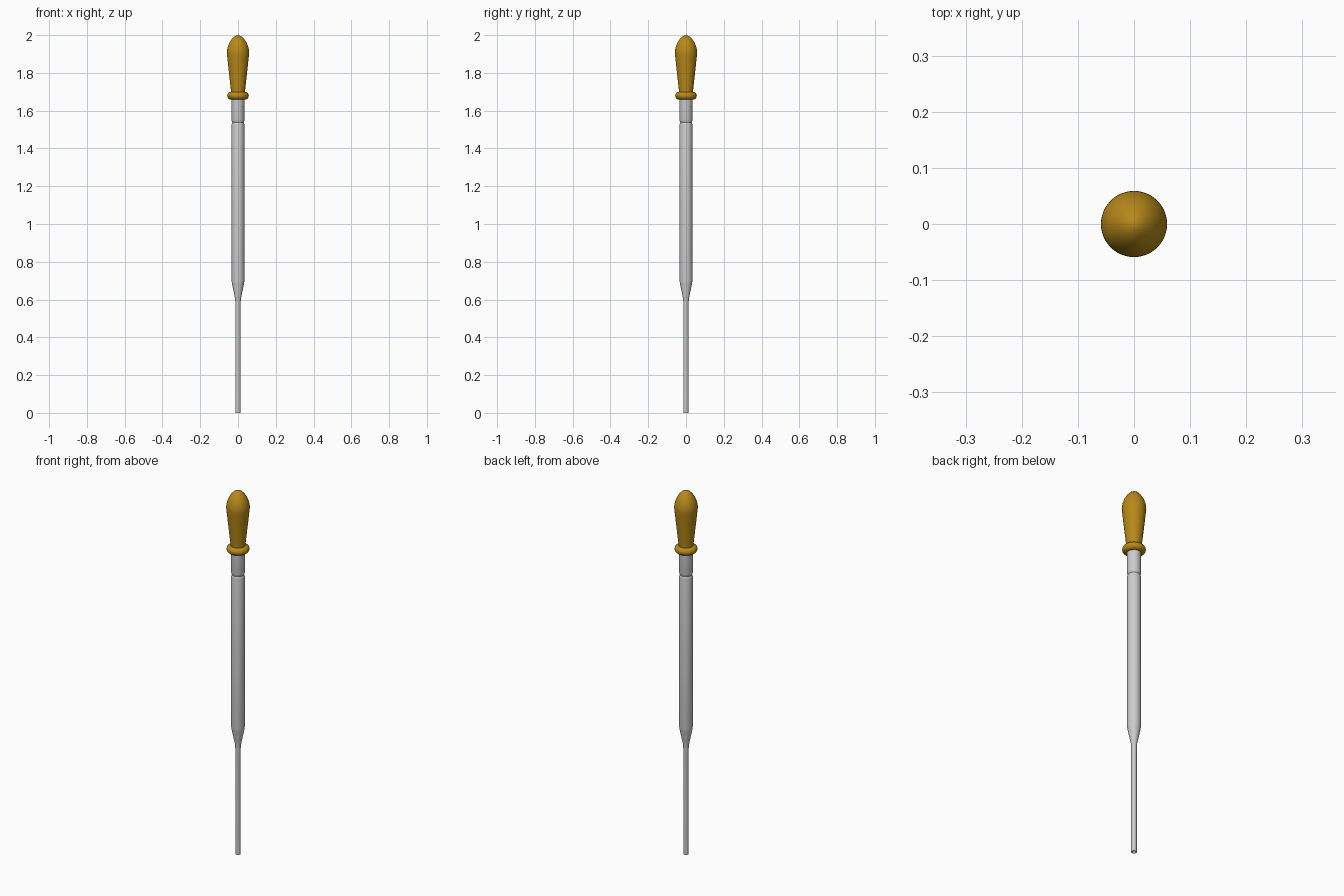
import bpy, bmesh, math

if "Cube" in bpy.data.objects:
    bpy.data.objects.remove(bpy.data.objects["Cube"])


def lathe(name, profile, segments=48, mat=None, angle=35):
    """Revolve an (r, z) profile around the z axis."""
    bm = bmesh.new()
    verts = [bm.verts.new((r, 0, z)) for r, z in profile]
    edges = [bm.edges.new(pair) for pair in zip(verts, verts[1:])]
    bmesh.ops.spin(bm, geom=verts + edges, axis=(0, 0, 1), cent=(0, 0, 0),
                   angle=math.tau, steps=segments, use_duplicate=False)
    bmesh.ops.remove_doubles(bm, verts=bm.verts, dist=1e-5)
    bmesh.ops.recalc_face_normals(bm, faces=bm.faces)
    mesh = bpy.data.meshes.new(name)
    bm.to_mesh(mesh)
    bm.free()
    obj = bpy.data.objects.new(name, mesh)
    bpy.context.collection.objects.link(obj)
    if mat:
        mesh.materials.append(mat)
    bpy.ops.object.select_all(action='DESELECT')
    obj.select_set(True)
    bpy.context.view_layer.objects.active = obj
    bpy.ops.object.shade_smooth_by_angle(angle=math.radians(angle))
    return obj


rubber = bpy.data.materials.new("amber_rubber")
rubber.diffuse_color = (0.48, 0.25, 0.01, 1)
rubber.use_nodes = True
rubber.node_tree.nodes["Principled BSDF"].inputs["Base Color"].default_value = rubber.diffuse_color

# Glass tube: hollow, thin tip, tapered shoulder, grooved neck
outer = [(0.0135, 0), (0.0135, 0.58), (0.0155, 0.605), (0.032, 0.685),
         (0.034, 0.70), (0.034, 1.525), (0.033, 1.53), (0.030, 1.538),
         (0.033, 1.546), (0.034, 1.55), (0.034, 1.71)]
inner = [(0.028, 1.71), (0.028, 0.70), (0.009, 0.58), (0.009, 0)]
lathe("glass_tube", outer + inner + outer[:1], mat=None)

# Rubber bulb: narrow base widening to a pointed dome
bulb = [(0, 1.685), (0.036, 1.685), (0.038, 1.71), (0.048, 1.80),
        (0.057, 1.885), (0.059, 1.905), (0.0585, 1.917), (0.055, 1.935),
        (0.047, 1.957), (0.034, 1.978), (0.019, 1.993), (0.009, 1.998), (0, 2.0)]
lathe("rubber_bulb", bulb, mat=rubber)

# Rolled collar at the mouth of the bulb
n = 20
collar = [(0.037 + 0.02 * math.cos(math.tau * i / n),
           1.679 + 0.02 * math.sin(math.tau * i / n)) for i in range(n + 1)]
lathe("bulb_collar", collar, mat=rubber)
